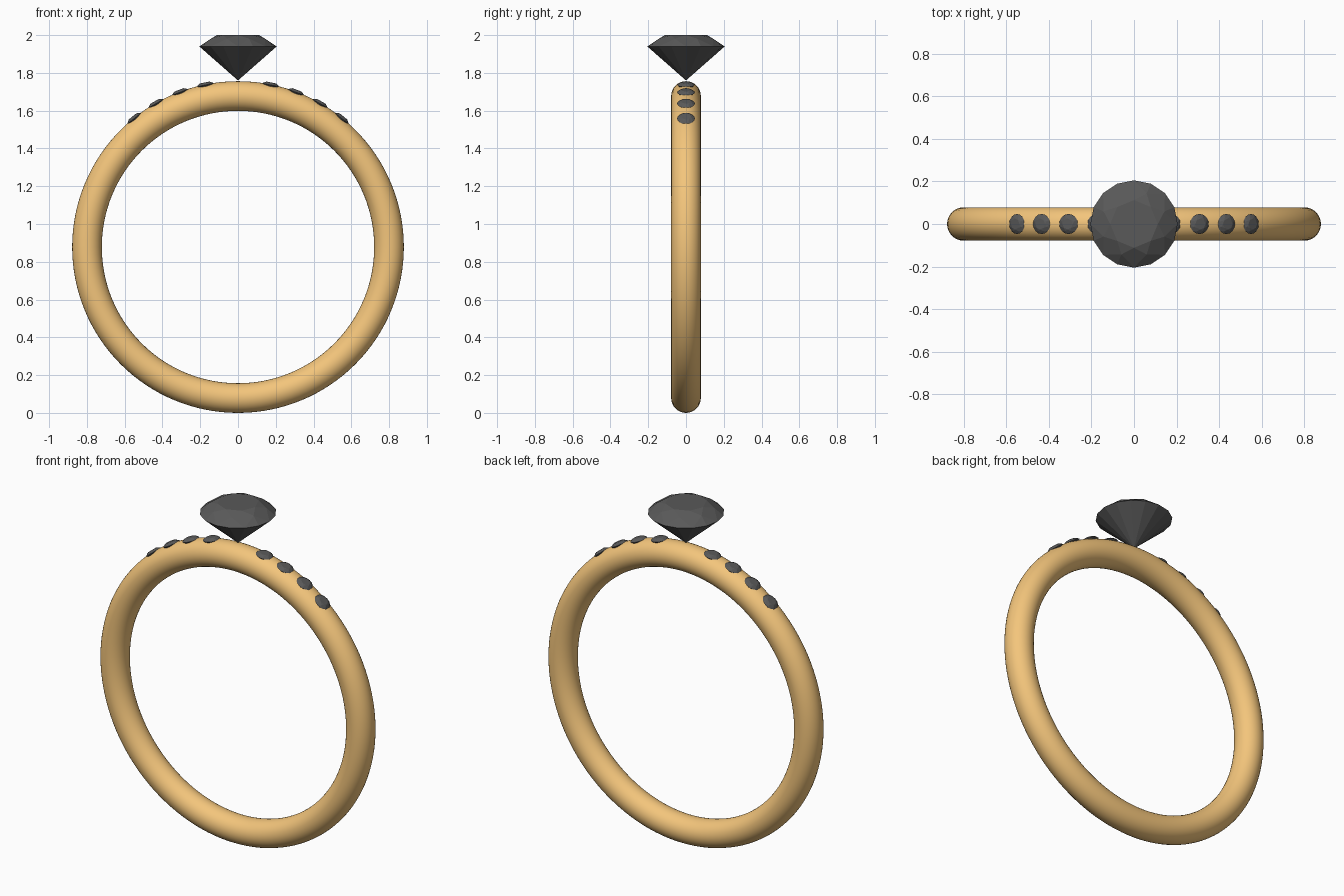
import bpy, bmesh
from math import sin, cos, pi, radians

if "Cube" in bpy.data.objects:
    bpy.data.objects.remove(bpy.data.objects["Cube"])

CENTRE_Z = 0.878


def material(name, rgb):
    m = bpy.data.materials.new(name)
    m.diffuse_color = (*rgb, 1)
    m.use_nodes = True
    m.node_tree.nodes["Principled BSDF"].inputs["Base Color"].default_value = m.diffuse_color
    return m


gold = material("gold", (0.90, 0.56, 0.20))
dark = material("dark_stone", (0.10, 0.10, 0.10))


# Brilliant-cut gem, girdle at local z = 0
def gem(name, loc, scale=1.0, tilt=0.0):
    bm = bmesh.new()

    def ring(n, r, z, offset=0.0):
        return [bm.verts.new((r * cos(2 * pi * (i + offset) / n),
                              r * sin(2 * pi * (i + offset) / n), z)) for i in range(n)]

    tip = bm.verts.new((0, 0, -0.18))
    girdle = ring(16, 0.205, 0)
    mid = ring(8, 0.155, 0.041, 0.5)
    table = ring(8, 0.112, 0.06)
    bm.faces.new(table)
    for i in range(16):
        bm.faces.new((tip, girdle[(i + 1) % 16], girdle[i]))
    for i in range(8):
        j = (i + 1) % 8
        g0, g1, g2 = girdle[2 * i], girdle[2 * i + 1], girdle[(2 * i + 2) % 16]
        bm.faces.new((table[i], mid[i], table[j]))            # star facet
        bm.faces.new((table[i], mid[i - 1], g0, mid[i]))      # kite facet
        bm.faces.new((mid[i], g0, g1))                        # upper girdle facets
        bm.faces.new((mid[i], g1, g2))
    bmesh.ops.recalc_face_normals(bm, faces=bm.faces)
    me = bpy.data.meshes.new(name)
    bm.to_mesh(me)
    bm.free()
    me.materials.append(dark)
    ob = bpy.data.objects.new(name, me)
    ob.location = loc
    ob.scale = (scale,) * 3
    ob.rotation_euler = (0, tilt, 0)
    bpy.context.collection.objects.link(ob)


# Band
bpy.ops.mesh.primitive_torus_add(major_radius=0.7995, minor_radius=0.0785,
                                 major_segments=128, minor_segments=32,
                                 location=(0, 0, CENTRE_Z), rotation=(pi / 2, 0, 0))
band = bpy.context.object
band.name = "band"
band.data.materials.append(gold)
bpy.ops.object.shade_smooth()

# Large centre stone
gem("centre_stone", (0, 0, 1.94))

# Four small stones set into the band on each side
for side, label in ((-1, "left"), (1, "right")):
    for k in range(4):
        a = side * radians(11.4 + 9.17 * k)
        gem(f"small_stone_{label}_{k + 1}",
            (0.875 * sin(a), 0, CENTRE_Z + 0.875 * cos(a)), 0.23, a)
